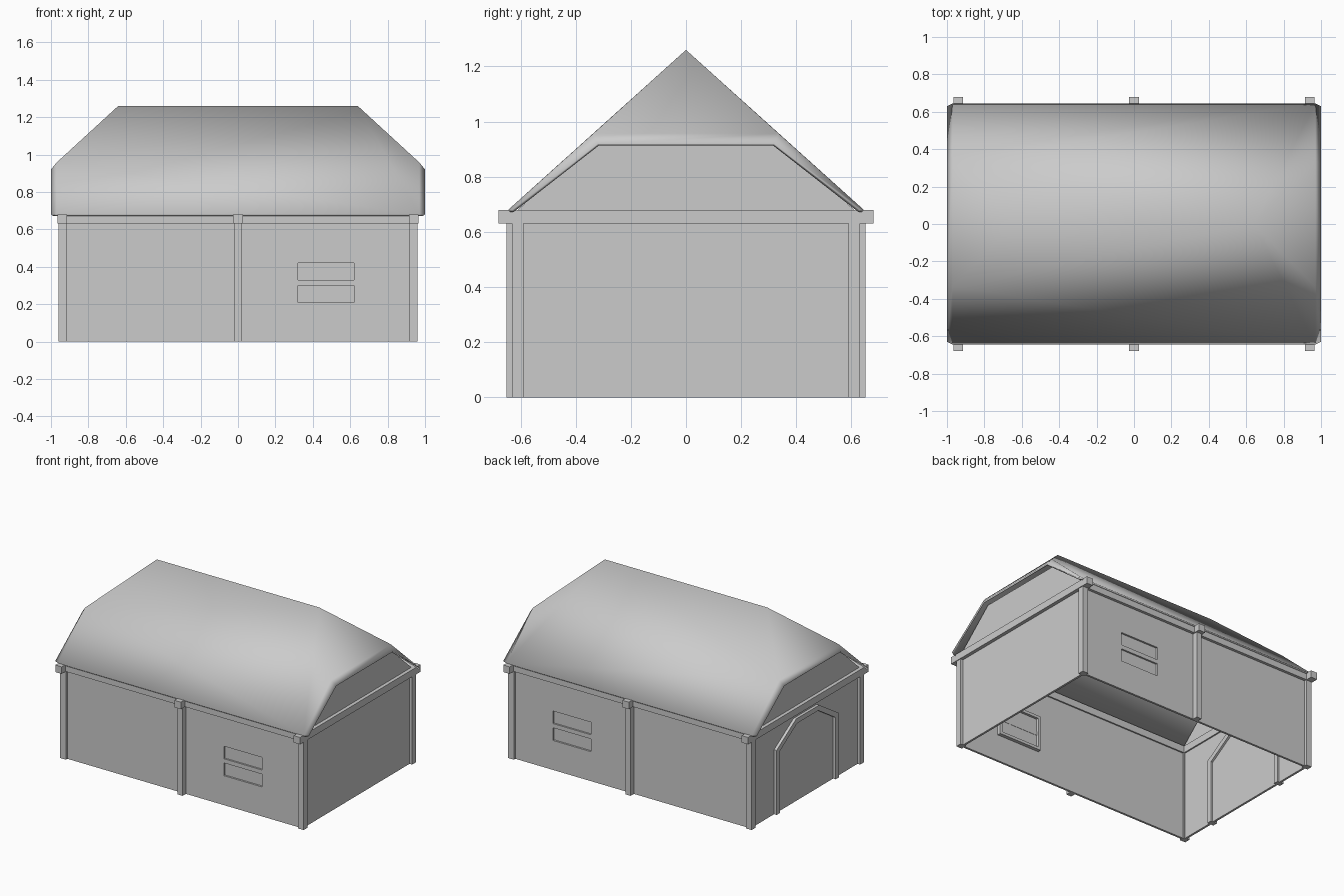
import bpy, bmesh, math

if "Cube" in bpy.data.objects:
    bpy.data.objects.remove(bpy.data.objects["Cube"])

def mesh_object(name, bm):
    bmesh.ops.recalc_face_normals(bm, faces=bm.faces)
    me = bpy.data.meshes.new(name)
    bm.to_mesh(me)
    bm.free()
    ob = bpy.data.objects.new(name, me)
    bpy.context.collection.objects.link(ob)
    return ob

def box(name, x, y, z):
    bm = bmesh.new()
    bmesh.ops.create_cube(bm, size=1)
    for v in bm.verts:
        for i, (a, b) in enumerate((x, y, z)):
            v.co[i] = (a + b) / 2 + v.co[i] * abs(b - a)
    return mesh_object(name, bm)

def prism_x(name, profile, x0, x1):
    """Extrude a (y, z) outline along x."""
    bm = bmesh.new()
    f = bm.faces.new([bm.verts.new((x0, y, z)) for y, z in profile])
    ext = bmesh.ops.extrude_face_region(bm, geom=[f])
    for v in ext["geom"]:
        if isinstance(v, bmesh.types.BMVert):
            v.co.x = x1
    return mesh_object(name, bm)

def sym(half):
    return half + [(-y, z) for y, z in reversed(half)]

# End walls running up into the clipped gables, with cross beams
for s, side in ((1, "right"), (-1, "left")):
    gable = sym([(0.61, 0), (0.61, 0.68), (0.34, 0.925)])
    prism_x(side + "_end_wall", gable, s * 0.925, s * 0.94)
    box(side + "_cross_beam", (s * 0.915, s * 0.965), (-0.68, 0.68), (0.63, 0.68))

# Long walls, windows, posts and plates on front and back
for s, side in ((-1, "front"), (1, "back")):
    wall = box(side + "_wall", (-0.94, 0.94), (s * 0.60, s * 0.615), (0, 0.66))
    hole = box(side + "_window_cutter", (0.32, 0.62), (s * 0.5, s * 0.7), (0.21, 0.42))
    hole.hide_render = True
    hole.display_type = 'WIRE'
    mod = wall.modifiers.new("window_hole", 'BOOLEAN')
    mod.operation = 'DIFFERENCE'
    mod.solver = 'EXACT'
    mod.object = hole
    box(side + "_window_pane", (0.31, 0.63), (s * 0.592, s * 0.602), (0.20, 0.43))
    box(side + "_window_bar", (0.32, 0.62), (s * 0.59, s * 0.614), (0.30, 0.33))
    # inner window frame
    for nm, x, z in (("left", (0.30, 0.32), (0.19, 0.44)), ("right", (0.62, 0.64), (0.19, 0.44)),
                     ("sill", (0.32, 0.62), (0.19, 0.21)), ("head", (0.32, 0.62), (0.42, 0.44))):
        box(f"{side}_window_frame_{nm}", x, (s * 0.575, s * 0.605), z)
    box(side + "_wall_plate", (-0.94, 0.94), (s * 0.59, s * 0.635), (0.63, 0.68))
    for sx, nm in ((-1, "left"), (1, "right")):
        box(f"{side}_{nm}_post", (sx * 0.915, sx * 0.96), (s * 0.59, s * 0.632), (0, 0.63))
    box(side + "_middle_post", (-0.02, 0.02), (s * 0.60, s * 0.652), (0, 0.63))
    box(side + "_middle_beam_end", (-0.026, 0.026), (s * 0.59, s * 0.68), (0.63, 0.68))

# Door frame with clipped corners on the left end
outer = [(0.35, 0), (0.35, 0.46), (0.13, 0.60)]
inner = [(0.315, 0), (0.315, 0.44), (0.12, 0.565)]
frame = sym(outer) + list(reversed(sym(inner)))
prism_x("door_frame", frame, -0.96, -0.91)

# Half-hipped roof shell with a rounded lip at each end
bm = bmesh.new()
ring = {}
for s in (-1, 1):
    ridge = bm.verts.new((s * 0.64, 0, 1.26))
    main = [bm.verts.new((s * 0.97, y, z)) for y, z in sym([(0.645, 0.68), (0.336, 0.957)])]
    lip = [bm.verts.new((s, y, z)) for y, z in sym([(0.63, 0.68), (0.32, 0.92)])]
    bm.faces.new((ridge, main[1], main[2]))
    for i in range(3):
        bm.faces.new((main[i], main[i + 1], lip[i + 1], lip[i]))
    ring[s] = (ridge, main)
(r0, m0), (r1, m1) = ring[-1], ring[1]
bm.faces.new((m0[0], m0[1], r0, r1, m1[1], m1[0]))
bm.faces.new((m0[3], m0[2], r0, r1, m1[2], m1[3]))
roof = mesh_object("roof", bm)
if max(roof.data.polygons, key=lambda p: p.area).normal.z < 0:
    roof.data.flip_normals()
bpy.context.view_layer.objects.active = roof
roof.select_set(True)
bpy.ops.object.shade_smooth_by_angle(angle=math.radians(60))
shell = roof.modifiers.new("thickness", 'SOLIDIFY')
shell.thickness = 0.012
shell.offset = -1
